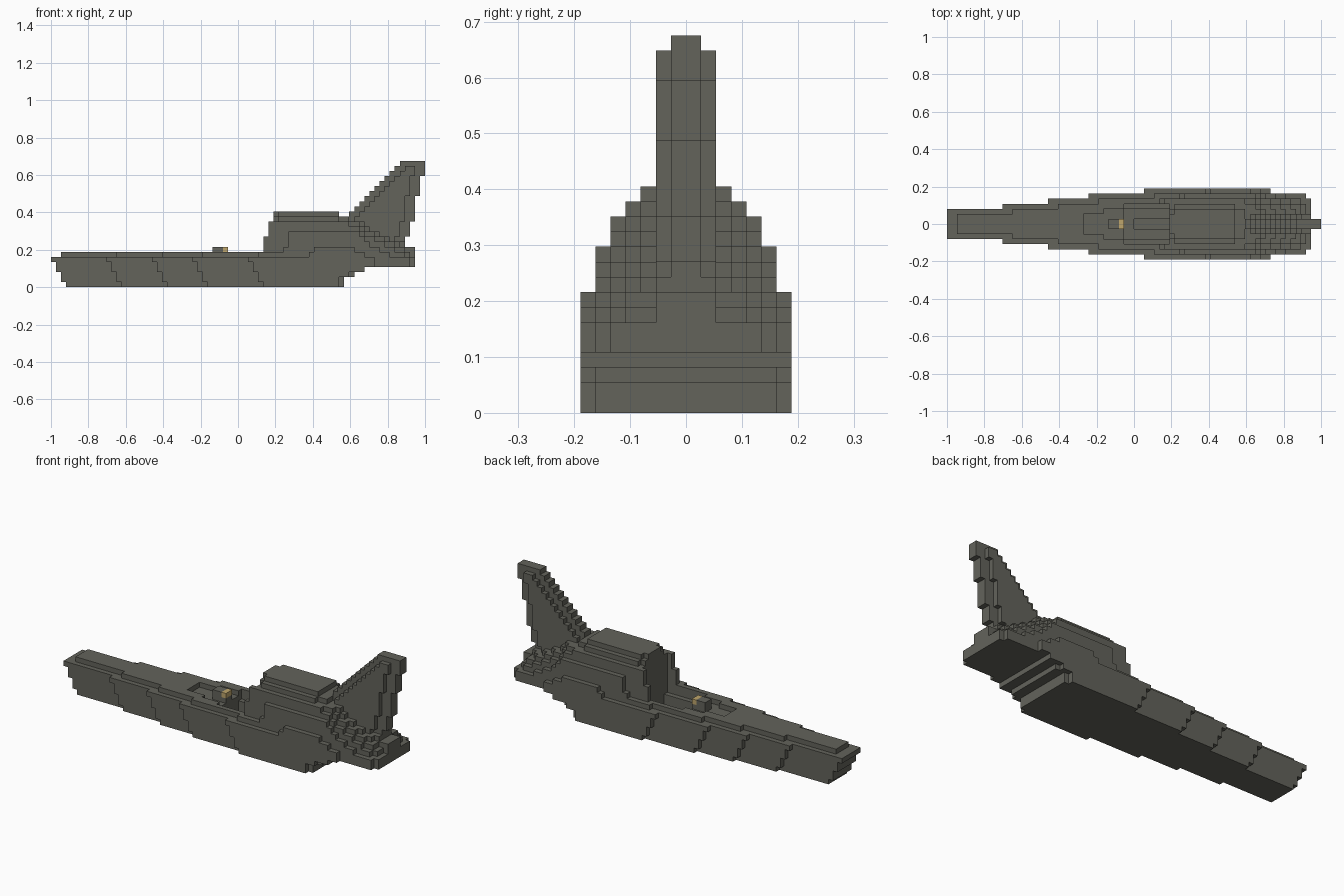
import bpy
import bmesh
from mathutils import Vector

# Everything sits on a block grid: length, half width, height
BLOCK = 2 / 74
HALF_LENGTH = 37

if "Cube" in bpy.data.objects:
    bpy.data.objects.remove(bpy.data.objects["Cube"], do_unlink=True)


def make_material(name, red, green, blue):
    material = bpy.data.materials.new(name)
    material.use_nodes = True
    colour = (red, green, blue, 1)
    material.diffuse_color = colour
    shader = next(n for n in material.node_tree.nodes if n.type == "BSDF_PRINCIPLED")
    shader.inputs["Base Color"].default_value = colour
    return material


def slab(start, end, half, bottom, top):
    """Cells of a block that is symmetric about the centre line."""
    return {(x, y, z)
            for x in range(start, end)
            for y in range(-half, half)
            for z in range(bottom, top)}


def build(name, cells, material):
    """Skin the outside of a set of cells and merge the flat faces."""
    bm = bmesh.new()
    for cell in sorted(cells):
        centre = Vector(cell) + Vector((0.5, 0.5, 0.5))
        for axis in range(3):
            for sign in (-1, 1):
                neighbour = list(cell)
                neighbour[axis] += sign
                if tuple(neighbour) in cells:
                    continue
                normal, side, up = Vector(), Vector(), Vector()
                normal[axis] = sign / 2
                side[(axis + 1) % 3] = 0.5
                up[(axis + 2) % 3] = sign / 2
                middle = centre + normal
                corners = (middle - side - up, middle + side - up,
                           middle + side + up, middle - side + up)
                bm.faces.new([bm.verts.new(corner) for corner in corners])
    bmesh.ops.remove_doubles(bm, verts=bm.verts, dist=0.01)
    bmesh.ops.dissolve_limit(bm, angle_limit=0.01, verts=bm.verts, edges=bm.edges)
    for vert in bm.verts:
        vert.co = (vert.co - Vector((HALF_LENGTH, 0, 0))) * BLOCK
    mesh = bpy.data.meshes.new(name)
    bm.to_mesh(mesh)
    bm.free()
    mesh.materials.append(material)
    obj = bpy.data.objects.new(name, mesh)
    bpy.context.collection.objects.link(obj)
    return obj


hull_grey = make_material("olive_grey", 0.125, 0.125, 0.105)
gold = make_material("pale_gold", 0.52, 0.38, 0.15)

# Hull: raked steps that widen from the bow to the stern
bow_rake = [3, 2, 2, 1, 1, 0]
stern_end = [58, 58, 60, 62, 71, 71]
section_start = {3: 0, 4: 11, 5: 20, 6: 28, 7: 39}
hull = set()
for layer, (rake, stern) in enumerate(zip(bow_rake, stern_end)):
    for half, start in section_start.items():
        end = min(stern, 64)
        if half < 7:
            end = stern
        elif layer < 3:
            end = stern - 1
        hull |= slab(start + rake, end, half, layer, layer + 1)
hull |= slab(70, 72, 5, 4, 6)

# Deck: one raised layer inset from the hull edge
for half, start in section_start.items():
    hull |= slab(start + 2, 66, half - 1, 6, 7)

# Stern terraces: for each half width, the end of every layer above the hull
terrace_end = {
    7: [62, 60],
    6: [67, 65, 63, 62, 61],
    5: [70, 68, 66, 64, 62, 61, 59],
    4: [71, 70, 68, 66, 64, 62, 61, 57],
    3: [71, 70, 69, 67, 65, 63, 62, 59, 57],
    2: [72, 72, 70, 68, 66, 64, 63, 59, 57],
}
terrace_start = {
    7: [51, 52],
    6: [44, 46, 47, 47, 47],
    5: [42, 42, 42, 42, 43, 43, 43],
    4: [44] * 7 + [45],
    3: [44] * 8 + [45],
    2: [44] * 9,
}
cabin = set()
for half, ends in terrace_end.items():
    for step, (start, end) in enumerate(zip(terrace_start[half], ends)):
        part = hull if step < 2 else cabin
        part |= slab(start, end, half, step + 6, step + 7)

# Cockpit: stepped opening in the deck, running back to the cabin front
hull -= slab(27, 31, 2, 6, 7)
hull -= slab(31, 35, 3, 6, 7)
hull -= slab(35, 44, 4, 5, 9)
hull -= slab(35, 44, 3, 3, 6)
hull -= slab(37, 44, 1, 2, 4)
cabin -= slab(40, 44, 4, 8, 15)

# Tail fin: thin raked blade with thicker sides set in from its edges
fin = set()
for layer in range(8, 25):
    rear = 70 + sum(layer >= level for level in (10, 13, 18, 22))
    fin |= slab(layer + 45, rear, 1, layer, layer + 1)
    if layer < 24:
        fin |= slab(layer + 47, rear - 2, 2, layer, layer + 1)

build("hull", hull, hull_grey)
build("cabin", cabin, hull_grey)
build("tail_fin", fin - cabin, hull_grey)
build("cockpit_console", slab(32, 34, 1, 6, 8) | slab(34, 35, 1, 6, 7), hull_grey)
build("control_panel", slab(34, 35, 1, 7, 8), gold)
